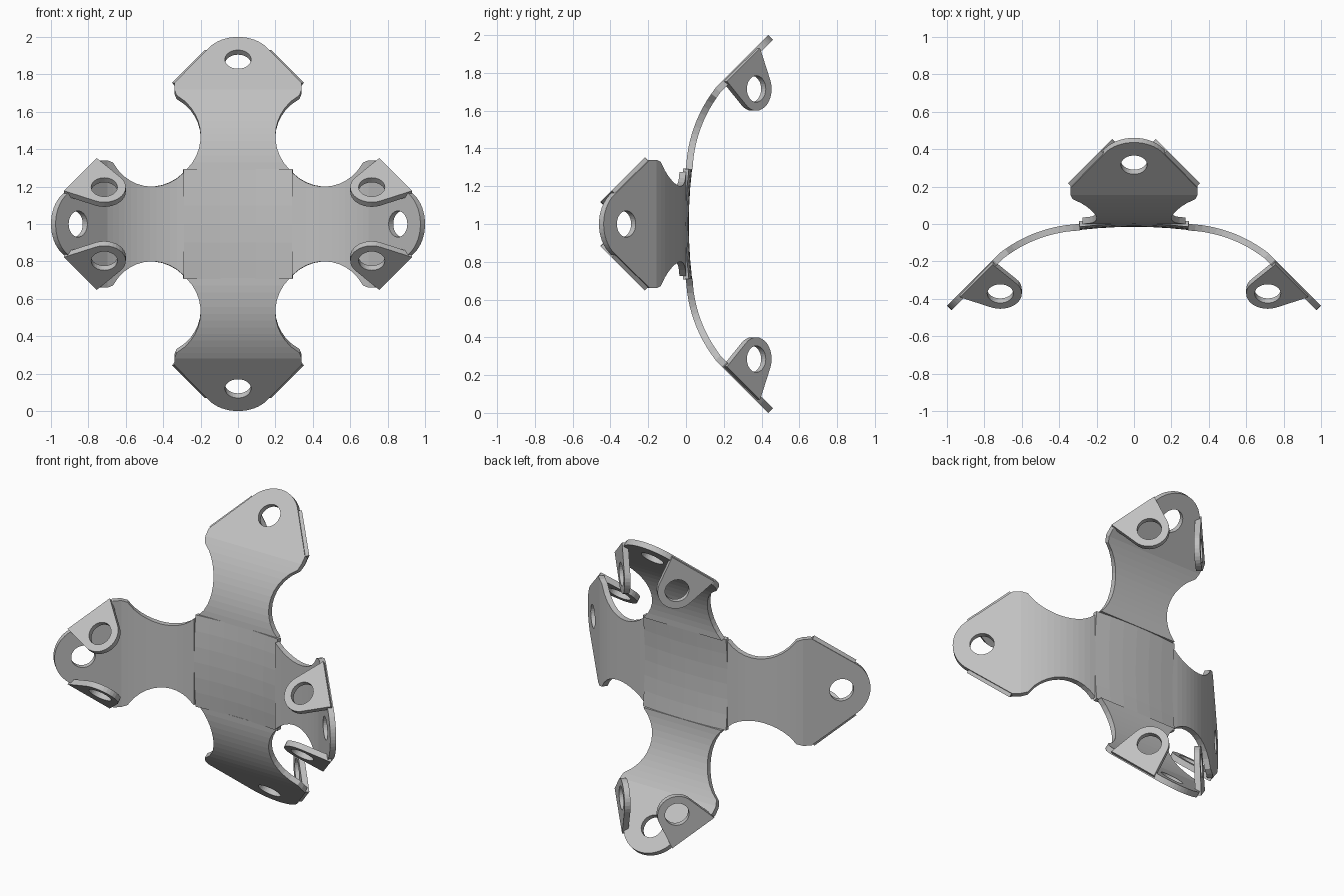
import bpy, bmesh
from math import sin, cos, asin, sqrt, radians, pi
from mathutils import Vector
from mathutils.geometry import convex_hull_2d

if "Cube" in bpy.data.objects:
    bpy.data.objects.remove(bpy.data.objects["Cube"])

THICK = 0.035
START, FOLD = 0.29, 0.72       # where the bend begins and where the flat tip begins
R, A0, A1 = 0.74, radians(2), radians(38)

steel = bpy.data.materials.new("grey_metal")
steel.use_nodes = True
GREY = (0.53, 0.53, 0.53, 1)
steel.diffuse_color = GREY
steel.node_tree.nodes["Principled BSDF"].inputs["Base Color"].default_value = GREY


def depth(s):
    """Outer surface depth of an arm at distance s from the centre."""
    if s >= FOLD:
        return 0.156 + s - FOLD
    return R * (cos(A0) - cos(asin(sin(A0) + (s - START) / R)))


def half_width(s):
    return min(0.34, 0.45 - sqrt(max(0, 0.25 ** 2 - (s - 0.47) ** 2)))


def ring(cx, cy, rx, ry, n=32):
    return [(cx + rx * cos(2 * pi * i / n), cy + ry * sin(2 * pi * i / n)) for i in range(n)]


def fill(bm, *loops):
    """Fill an outline with a hole in it."""
    edges = []
    for loop in loops:
        vs = [bm.verts.new((a, b, 0)) for a, b in loop]
        edges += [bm.edges.new((vs[i - 1], vs[i])) for i in range(len(vs))]
    bmesh.ops.triangle_fill(bm, edges=edges, use_beauty=True, normal=(0, 0, 1))
    bmesh.ops.dissolve_limit(bm, angle_limit=0.01, verts=[], edges=bm.edges[:])


def sheet(name, bm, thickness, offset, outward=None):
    """Turn a flat sheet into a plate with thickness."""
    bmesh.ops.recalc_face_normals(bm, faces=bm.faces[:])
    bm.normal_update()
    if outward and sum((f.normal.dot(outward) for f in bm.faces)) < 0:
        bmesh.ops.reverse_faces(bm, faces=bm.faces[:])
    me = bpy.data.meshes.new(name)
    bm.to_mesh(me)
    bm.free()
    me.materials.append(steel)
    ob = bpy.data.objects.new(name, me)
    bpy.context.collection.objects.link(ob)
    mod = ob.modifiers.new("thickness", 'SOLIDIFY')
    mod.thickness, mod.offset, mod.use_even_offset = thickness, offset, True


def upright(sign):
    return lambda s, off, d: Vector((off, d, 1 + sign * s))


def sideways(sign):
    return lambda s, off, d: Vector((sign * s, -d, 1 + off))


def make_arm(name, place, outward):
    bm = bmesh.new()
    # flat rounded tip with its bolt hole
    top = radians(55)
    tip = [(FOLD, -0.34), (0.755, -0.34)]
    for i in range(17):
        t = -top + 2 * top * i / 16
        tip.append((0.866 + 0.134 * cos(t), 0.19 * sin(t)))
    tip += [(0.755, 0.34), (FOLD, 0.34)]
    fill(bm, tip, ring(0.88, 0, 0.05, 0.07))
    # curved waisted strip
    n, prev = 12, None
    for i in range(n + 1):
        a = A0 + (A1 - A0) * i / n
        s = START + R * (sin(a) - sin(A0))
        w = half_width(s)
        if i == n:
            s, w = FOLD, 0.34
        pair = [bm.verts.new((s, -w, 0)), bm.verts.new((s, w, 0))]
        if prev:
            bm.faces.new((prev[0], pair[0], pair[1], prev[1]))
        prev = pair
    bmesh.ops.remove_doubles(bm, verts=bm.verts[:], dist=0.001)
    for v in bm.verts:
        v.co = place(v.co.x, v.co.y, depth(v.co.x))
    sheet(name, bm, THICK, -1, outward)

    # folded ears on both slanted edges of the tip
    for side, label in ((1, "a"), (-1, "b")):
        bm = bmesh.new()
        pts = ring(0.715, 0.36, 0.115, 0.081) + [(0.755, 0.205), (0.93, 0.38)]
        outline = [pts[i] for i in convex_hull_2d([Vector(p) for p in pts])]
        fill(bm, outline, ring(0.715, 0.36, 0.07, 0.05))
        for v in bm.verts:
            s, d = v.co.x, v.co.y
            v.co = place(s, side * (0.545 - d), d)
        sheet(name + "_ear_" + label, bm, THICK, 0)


# four arms: the upright pair bends back, the sideways pair bends forward
for sign, up, across in ((1, "upper", "left"), (-1, "lower", "right")):
    make_arm(up + "_arm", upright(sign), Vector((0, -1, 0)))
    make_arm(across + "_arm", sideways(sign), Vector((0, 1, 0)))

# saddle-shaped middle plate
bm = bmesh.new()
bmesh.ops.create_grid(bm, x_segments=6, y_segments=6, size=0.292)
for v in bm.verts:
    x, z = v.co.x, v.co.y
    v.co = (x, 0.2 * (z * z - x * x), 1 + z)
sheet("centre_plate", bm, 0.03, 0)
